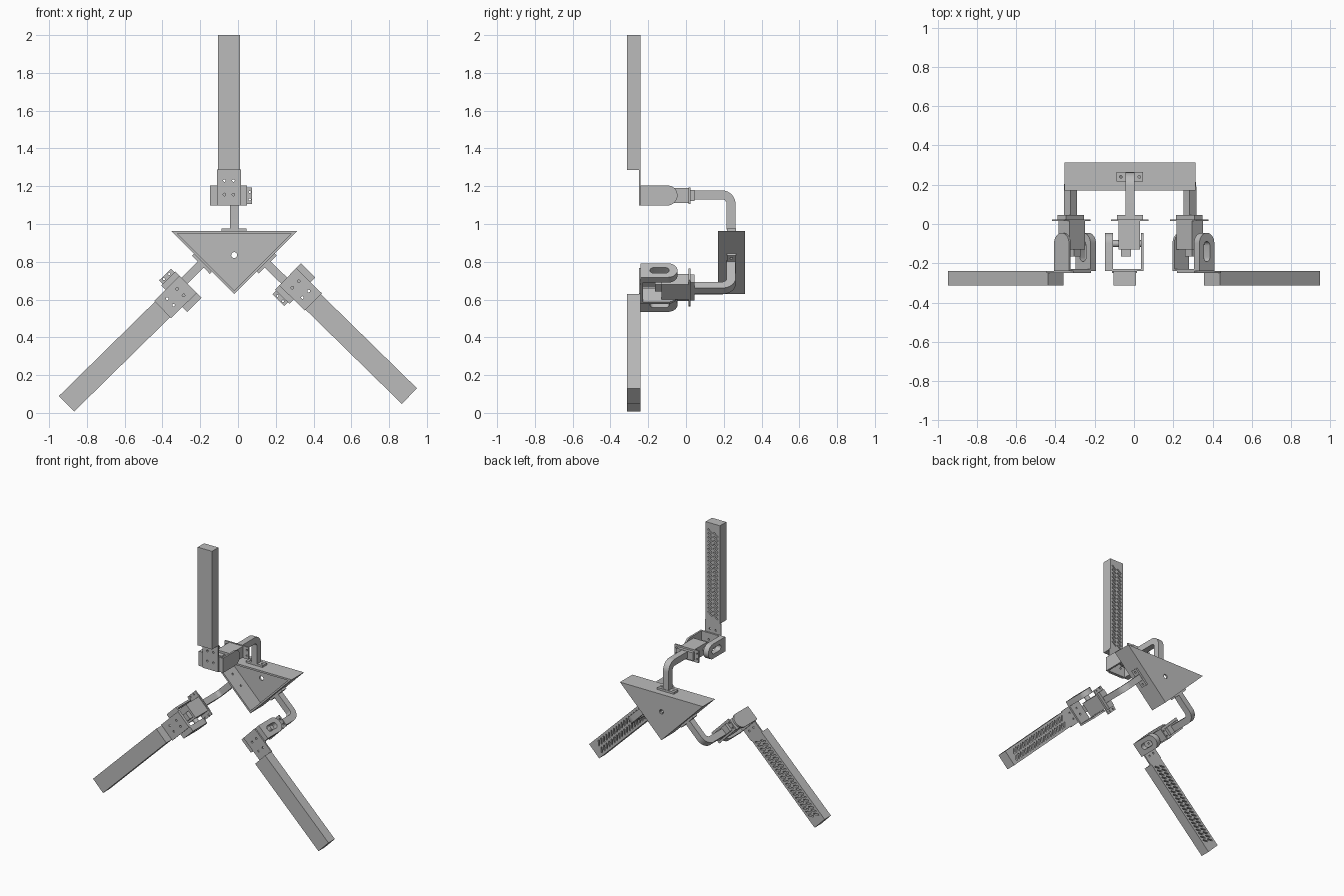
import bpy, bmesh, math
from mathutils import Matrix, Vector

if "Cube" in bpy.data.objects:
    bpy.data.objects.remove(bpy.data.objects["Cube"], do_unlink=True)

grey = bpy.data.materials.new("plain grey")
grey.use_nodes = True
grey.diffuse_color = (0.5, 0.5, 0.5, 1)
grey.node_tree.nodes["Principled BSDF"].inputs["Base Color"].default_value = (0.5, 0.5, 0.5, 1)

MID_X, TOP_Z = -0.02, 0.962      # middle and height of the body's top side


def finish(bm, name):
    bmesh.ops.recalc_face_normals(bm, faces=bm.faces)
    me = bpy.data.meshes.new(name)
    bm.to_mesh(me)
    bm.free()
    me.materials.append(grey)
    ob = bpy.data.objects.new(name, me)
    bpy.context.collection.objects.link(ob)
    return ob


def prism_into(bm, pts, axis, lo, hi):
    """Extrude an outline, (y, z) along x or (x, z) along y."""
    place = (lambda p: (lo, p[0], p[1])) if axis == 'x' else (lambda p: (p[0], lo, p[1]))
    shift = Vector((hi - lo, 0, 0)) if axis == 'x' else Vector((0, hi - lo, 0))
    face = bm.faces.new([bm.verts.new(place(p)) for p in pts])
    new = bmesh.ops.extrude_face_region(bm, geom=[face])["geom"]
    bmesh.ops.translate(bm, vec=shift, verts=[g for g in new if isinstance(g, bmesh.types.BMVert)])


def prism(name, pts, axis, lo, hi):
    bm = bmesh.new()
    prism_into(bm, pts, axis, lo, hi)
    return finish(bm, name)


def box_into(bm, x, y, z):
    prism_into(bm, [(x[0], z[0]), (x[1], z[0]), (x[1], z[1]), (x[0], z[1])], 'y', *y)


def boxes(name, *sizes):
    bm = bmesh.new()
    for s in sizes:
        box_into(bm, *s)
    return finish(bm, name)


def rods(name, centres, radius, length, axis):
    bm = bmesh.new()
    turn = {'x': Matrix.Rotation(math.pi / 2, 4, 'Y'),
            'y': Matrix.Rotation(math.pi / 2, 4, 'X'), 'z': Matrix()}[axis]
    for c in centres:
        bmesh.ops.create_cone(bm, cap_ends=True, segments=16, radius1=radius, radius2=radius,
                              depth=length, matrix=Matrix.Translation(c) @ turn)
    return finish(bm, name)


def arc(cy, cz, r, a0, a1, n=10):
    return [(cy + r * math.cos(math.radians(a0 + (a1 - a0) * i / n)),
             cz + r * math.sin(math.radians(a0 + (a1 - a0) * i / n))) for i in range(n + 1)]


def cut(ob, *cutters):
    """Subtract the cutters and keep the result as the object's mesh."""
    for c in cutters:
        m = ob.modifiers.new("cut", 'BOOLEAN')
        m.operation, m.solver, m.object = 'DIFFERENCE', 'EXACT', c
    bpy.context.view_layer.update()
    dg = bpy.context.evaluated_depsgraph_get()
    me = bpy.data.meshes.new_from_object(ob.evaluated_get(dg))
    ob.modifiers.clear()
    ob.data = me


def soften(ob):
    ob.data.shade_smooth()
    ob.data.set_sharp_from_angle(angle=math.radians(30))


def drop(*obs):
    for o in obs:
        bpy.data.objects.remove(o, do_unlink=True)


# Placement of the three arms, one on the middle of each body side
HALF, DROP = 0.333, 0.333


def placement(side_x, side_z, degrees):
    return (Matrix.Translation((side_x, 0, side_z))
            @ Matrix.Rotation(math.radians(-degrees), 4, 'Y')
            @ Matrix.Translation((-MID_X, 0, -TOP_Z)))


ARMS = {"upper": Matrix(),
        "left": placement(MID_X + HALF / 2, TOP_Z - DROP / 2, -134.4),
        "right": placement(MID_X - HALF / 2, TOP_Z - DROP / 2, 134.5)}

# Body: triangular tray, open at the front, with a hole in the back plate
def triangle(inset):
    side = inset * (1 + math.sqrt(2))
    return [(MID_X - HALF + side, TOP_Z - inset), (MID_X + HALF - side, TOP_Z - inset),
            (MID_X, TOP_Z - DROP + inset * math.sqrt(2))]


body = prism("body_tray", triangle(0), 'y', 0.17, 0.312)
hollow = prism("hollow_cutter", triangle(0.013), 'y', 0.1, 0.298)
hole = rods("hole_cutter", [(MID_X, 0.3, 0.835)], 0.016, 0.1, 'y')
screws = rods("screw_cutter", [(MID_X + s * 0.047, 0.24, TOP_Z) for s in (-1, 1)], 0.007, 0.08, 'z')
cut(body, hollow, hole)
for m in ARMS.values():
    screws.matrix_world = m
    cut(body, screws)
screws.matrix_world = Matrix()

parts = []

# Foot plate and bent square post
foot = boxes("foot_plate", ((-0.088, 0.046), (0.217, 0.265), (TOP_Z, 0.977)))
cut(foot, screws)
bend = ([(0.262, 0.97)] + arc(0.19, 1.106, 0.072, 0, 90) + [(0.04, 1.178), (0.04, 1.131)]
        + arc(0.19, 1.106, 0.025, 90, 0) + [(0.215, 0.97)])
post = prism("bent_post", bend, 'x', -0.043, 0.002)
parts += [foot, post]

# Servo: flange, coupling block, case, nose and shaft
flange = boxes("servo_flange", ((-0.117, 0.075), (0.014, 0.024), (1.105, 1.193)))
ears = rods("ear_cutter", [(x, 0.02, z) for x in (-0.105, 0.062) for z in (1.13, 1.17)], 0.006, 0.06, 'y')
cut(flange, ears)
coupling = boxes("post_coupling", ((-0.087, 0.046), (0.024, 0.046), (1.122, 1.18)))
case = boxes("servo_case", ((-0.08, 0.03), (-0.13, 0.014), (1.11, 1.19)),
             ((-0.065, -0.015), (-0.165, -0.13), (1.125, 1.175)))
shaft = rods("servo_shaft", [(-0.035, -0.1, 1.151)], 0.018, 0.155, 'x')
parts += [flange, coupling, case, shaft]

# Fork bracket: front plate, plain cheek and thick slotted cheek
cheek = [(-0.24, 1.098)] + arc(-0.098, 1.151, 0.053, -90, 90, 16) + [(-0.24, 1.204)]
slot_shape = arc(-0.11, 1.151, 0.021, -90, 90) + arc(-0.17, 1.151, 0.021, 90, 270)
plain_cheek = prism("fork_plain_cheek", cheek, 'x', 0.035, 0.048)
slot_cheek = prism("fork_slotted_cheek", cheek, 'x', -0.148, -0.108)
slot = prism("slot_cutter", slot_shape, 'x', -0.2, -0.09)
cut(slot_cheek, slot)
fork = boxes("fork_front_plate", ((-0.108, 0.035), (-0.24, -0.228), (1.098, 1.204)))
tab = boxes("finger_tab", ((-0.112, 0.016), (-0.25, -0.24), (1.098, 1.288)))
bolts = rods("bolt_cutter", [(x, -0.24, z) for x in (-0.072, -0.024) for z in (1.156, 1.23)],
             0.007, 0.06, 'y')
cut(fork, bolts)
cut(tab, bolts)
parts += [plain_cheek, slot_cheek, fork, tab]

# Finger: long bar with two staggered columns of slanted grip slots on the back
finger = boxes("finger_bar", ((-0.105, 0.01), (-0.313, -0.24), (1.286, 2.0)))
bm = bmesh.new()
ROWS = 22
for row in range(ROWS):
    for col in (0, 1):
        before = set(bm.verts)
        box_into(bm, (-0.021, 0.021), (-0.265, -0.2), (-0.005, 0.005))
        move = (Matrix.Translation((-0.0705 + 0.046 * col, 0, 1.325 + 0.0285 * (row + col / 2)))
                @ Matrix.Rotation(math.radians(-40), 4, 'Y'))
        bmesh.ops.transform(bm, matrix=move, verts=[v for v in bm.verts if v not in before])
grip = finish(bm, "grip_cutter")
cut(finger, grip)
parts.append(finger)

drop(hollow, hole, screws, ears, slot, bolts, grip)

# Repeat the arm on all three sides
soften(body)
for part in parts:
    soften(part)
    base = part.name
    part.name = "upper_" + base
    for side in ("left", "right"):
        copy = bpy.data.objects.new(side + "_" + base, part.data)
        copy.matrix_world = ARMS[side]
        bpy.context.collection.objects.link(copy)
